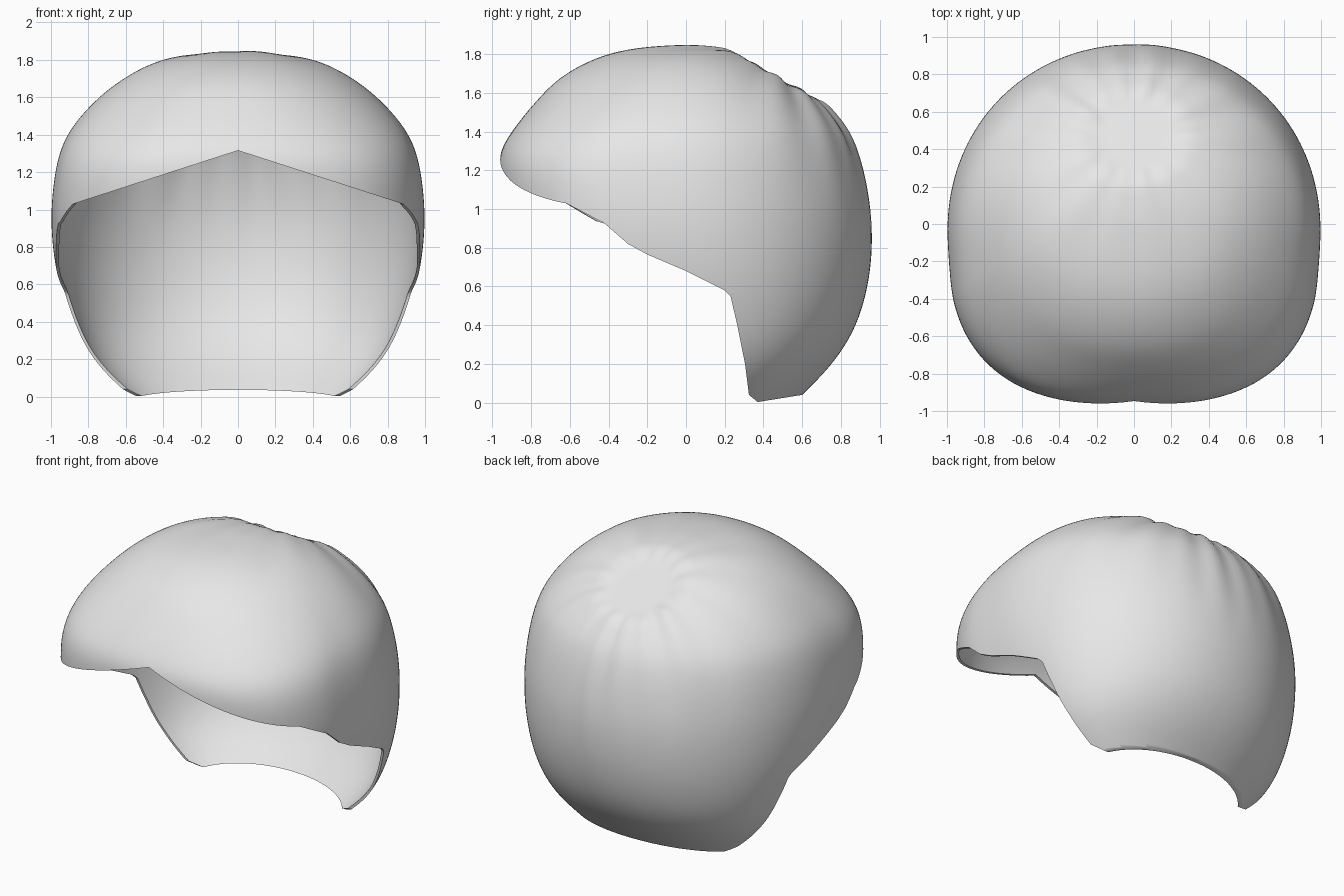
import bpy, bmesh, math
from mathutils import Vector

if "Cube" in bpy.data.objects:
    bpy.data.objects.remove(bpy.data.objects["Cube"])

COLS, STEPS, THICK = 160, 8, 0.016

# Horizontal sections: height, half width, front y, widest y, back y
SECTIONS = [
    (-.20, .36, -.20, .22, .36), (-.06, .53, -.30, .22, .50),
    (.04, .64, -.40, .22, .60), (.20, .79, -.60, .18, .755),
    (.40, .89, -.75, .12, .88), (.65, .968, -.86, .03, .948),
    (.90, .998, -.94, -.03, .962), (1.10, .99, -.965, -.05, .937),
    (1.28, .96, -.965, -.06, .89), (1.42, .90, -.885, -.05, .825),
    (1.56, .785, -.77, -.04, .70), (1.68, .645, -.648, -.03, .545),
    (1.78, .465, -.465, -.02, .36), (1.832, .24, -.26, -.01, .19),
    (1.847, 0, 0, 0, 0)]


def smooth_sections():
    """Catmull-Rom through the sections, mirrored over the apex, then relaxed."""
    z, w, f, m, b = SECTIONS[-2]
    pts = [SECTIONS[0]] + SECTIONS + [(z, -w, b, m, f)]
    rows = []
    for i in range(1, len(pts) - 2):
        p0, p1, p2, p3 = pts[i - 1:i + 3]
        for s in range(STEPS):
            t = s / STEPS
            rows.append([.5 * (2 * q + (c - a) * t + (2 * a - 5 * q + 4 * c - d) * t * t
                               + (3 * q - a - 3 * c + d) * t ** 3)
                         for a, q, c, d in zip(p0, p1, p2, p3)])
    for _ in range(14):
        mid = [[(a + 2 * q + c) / 4 for a, q, c in zip(*trio)]
               for trio in zip(rows, rows[1:], rows[2:])]
        rows = [rows[0]] + mid + [rows[-1]]
    return rows


def power(v, n):
    return math.copysign(abs(v) ** (2 / n), v)


def ramp(v, a, b):
    t = max(0, min(1, (v - a) / (b - a)))
    return t * t * (3 - 2 * t)


def dome(bm):
    """Closed head-shaped dome, squarer at the front."""
    rings = []
    for z, w, yf, ym, yb in smooth_sections():
        ring = []
        for k in range(COLS):
            a = 2 * math.pi * k / COLS
            front = ramp(-math.sin(a), 0, .3)
            n = 2.05 + front * .7 * (1 - ramp(z, 1.1, 1.8))
            depth = (ym - yf) if math.sin(a) < 0 else (yb - ym)
            ring.append(bm.verts.new((w * power(math.cos(a), n),
                                      ym + depth * power(math.sin(a), n), z)))
        rings.append(ring)
    for lo, hi in zip(rings, rings[1:]):
        for k in range(COLS):
            j = (k + 1) % COLS
            bm.faces.new((lo[k], lo[j], hi[j], hi[k]))
    apex = bm.verts.new((0, 0, SECTIONS[-1][0]))
    for k in range(COLS):
        bm.faces.new((rings[-1][k], rings[-1][(k + 1) % COLS], apex))
    bm.faces.new(rings[0][::-1])
    bm.normal_update()


def make_object(name, bm):
    mesh = bpy.data.meshes.new(name)
    bm.to_mesh(mesh)
    bm.free()
    ob = bpy.data.objects.new(name, mesh)
    bpy.context.collection.objects.link(ob)
    return ob


# Outer skin with a flat crown disc and shallow strands fanning out from it
bm = bmesh.new()
dome(bm)
crown = Vector((0, .47, 1.675))
strands = []
for v in bm.verts:
    co = v.co.copy()
    d = co - crown
    r = d.length
    if co.z > .3:
        a = math.atan2(d.x, d.y)
        back = .35 + .65 * ramp(d.y, -.3, .1)
        amp = .006 * ramp(r, .19, .27) * (1 - ramp(r, .4, 1.1)) * back
        if r < .4:
            drop = co.z - (crown.z - .56 * d.y)
            co.z -= drop * (1 - ramp(r, .17, .38))
        co -= v.normal * amp * (math.cos(14 * a) + .7 * math.cos(9 * a + 1))
    strands.append((v, co))
for v, co in strands:
    v.co = co
bm.normal_update()

# Thin inner skin
skin = bmesh.ops.duplicate(bm, geom=bm.verts[:] + bm.edges[:] + bm.faces[:])["geom"]
inner = [g for g in skin if isinstance(g, bmesh.types.BMVert)]
inner_faces = [g for g in skin if isinstance(g, bmesh.types.BMFace)]
bm.normal_update()
shift = [(v, v.co - v.normal * THICK) for v in inner]
for v, co in shift:
    v.co = co
bmesh.ops.reverse_faces(bm, faces=inner_faces)
cap = make_object("hair_cap", bm)

# Cutter for the face opening and nape: side profile lofted across x
OPENING = [(-.42, .925), (-.3, .82), (-.2, .765), (0, .68), (.2, .58), (.23, .55),
           (.265, .40), (.305, .20), (.325, .04), (.37, .003), (.6, .04), (1.3, .12),
           (1.3, -.6), (-1.3, -.6)]
bm = bmesh.new()
loops = []
for x, peak in ((-1.2, .98), (-.88, 1.03), (0, 1.315), (.88, 1.03), (1.2, .98)):
    profile = [(-1.3, peak), (-.62, peak)] + OPENING
    loops.append([bm.verts.new((x, y, z)) for y, z in profile])
for p, q in zip(loops, loops[1:]):
    for i in range(len(p)):
        j = (i + 1) % len(p)
        if i == 1:
            bm.faces.new((p[i], p[j], q[j]))
            bm.faces.new((p[i], q[j], q[i]))
        else:
            bm.faces.new((p[i], p[j], q[j], q[i]))
bm.faces.new(loops[0])
bm.faces.new(loops[-1])
bmesh.ops.recalc_face_normals(bm, faces=bm.faces[:])
cutter = make_object("opening_cutter", bm)
cutter.hide_render = True

# Cut the opening
mod = cap.modifiers.new("opening", "BOOLEAN")
mod.operation, mod.solver, mod.object = "DIFFERENCE", "EXACT", cutter
bpy.context.view_layer.objects.active = cap
cap.select_set(True)
cutter.select_set(False)
bpy.ops.object.modifier_apply(modifier=mod.name)
bpy.data.objects.remove(cutter)

# Single grey colour and smooth shading
grey = bpy.data.materials.new("light_grey")
grey.diffuse_color = (.8, .8, .8, 1)
grey.use_nodes = True
grey.node_tree.nodes["Principled BSDF"].inputs["Base Color"].default_value = grey.diffuse_color
cap.data.materials.clear()
cap.data.materials.append(grey)
bpy.ops.object.shade_smooth_by_angle(angle=math.radians(40))
